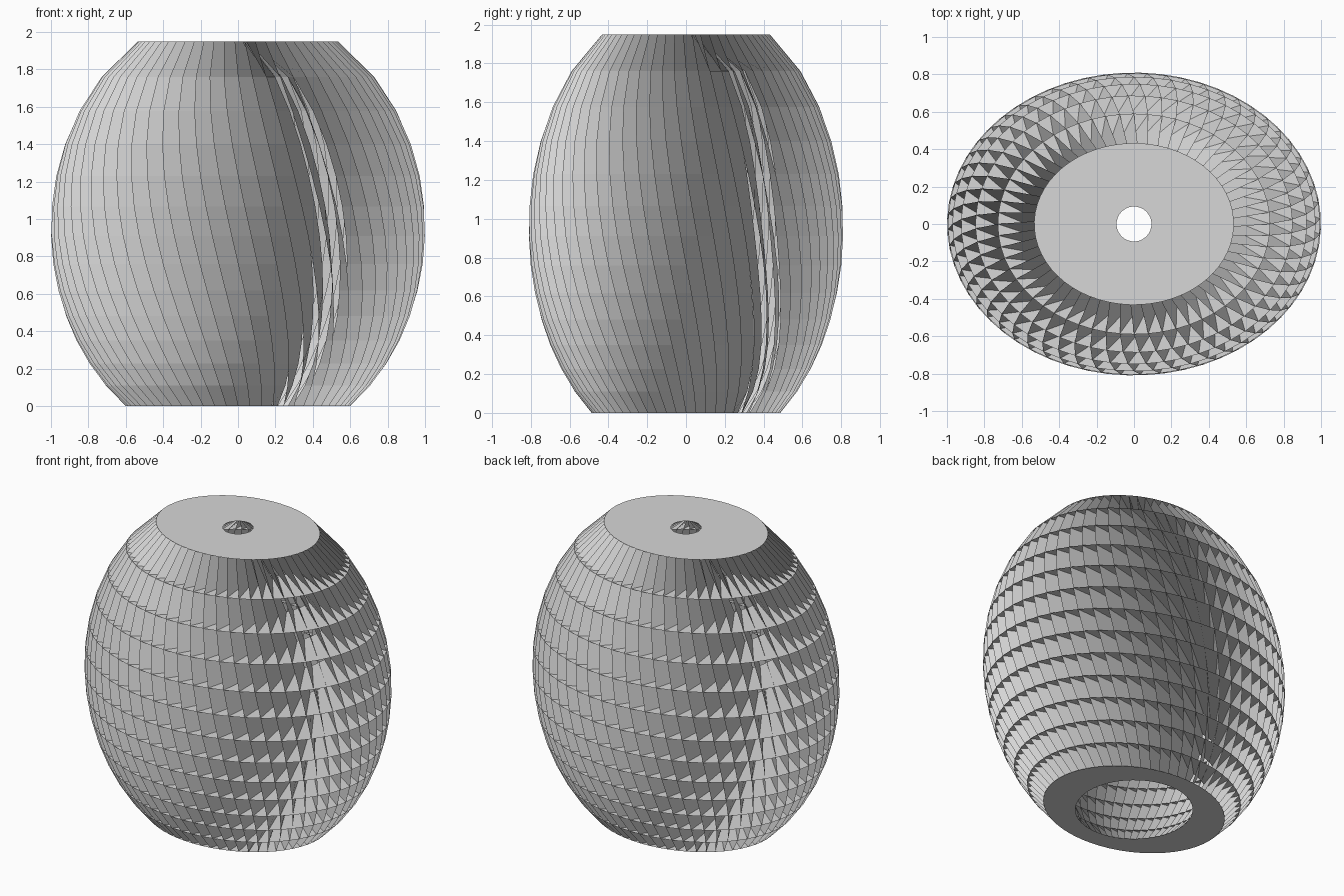
import bpy
import bmesh
from math import sin, cos, pi, radians, sqrt

cube = bpy.data.objects.get("Cube")
if cube:
    bpy.data.objects.remove(cube)

COUNT = 60              # slats around the vase
RATIO = 0.81            # depth of the oval compared with its width
LEAN = radians(18)      # how far each slat swings round on its way inward
TWIST = radians(2)      # turn of each level against the one above
HEIGHT = 1.95

# Levels sit closer together towards the base
LEVELS = [0.11 * k + k * (k - 1) / 300 for k in range(14)]

grey = bpy.data.materials.new("light grey")
grey.use_nodes = True
grey.diffuse_color = (0.68, 0.68, 0.68, 1)
grey.node_tree.nodes["Principled BSDF"].inputs["Base Color"].default_value = grey.diffuse_color


def egg(z, radius, middle, half_height):
    """Radius of an egg-shaped surface at a given height."""
    return radius * sqrt(1 - ((z - middle) / half_height) ** 2)


def ring(bm, level, inner):
    """One oval loop of vertices on the outer or inner side of a level."""
    z = LEVELS[level]
    turn = -TWIST * level
    if inner:
        radius = egg(z, 0.68, 0.9, 1.06)
        squash = 1 - (1 - RATIO) * sin(pi * z / HEIGHT)
        turn += LEAN
    else:
        radius, squash = egg(z, 1, 0.948, 1.185), RATIO
    angles = [2 * pi * i / COUNT + turn for i in range(COUNT)]
    return [bm.verts.new((radius * cos(a), radius * squash * sin(a), z)) for a in angles]


def finish(bm, name):
    mesh = bpy.data.meshes.new(name)
    bm.to_mesh(mesh)
    bm.free()
    mesh.materials.append(grey)
    obj = bpy.data.objects.new(name, mesh)
    bpy.context.collection.objects.link(obj)


# Flat oval shelves with an open centre, one at each level
bm = bmesh.new()
offset = round(LEAN / (2 * pi / COUNT))
for level in range(len(LEVELS)):
    outer, inner = ring(bm, level, False), ring(bm, level, True)
    for i in range(COUNT):
        j = (i + 1) % COUNT
        bm.faces.new((outer[i], outer[j], inner[(j - offset) % COUNT], inner[(i - offset) % COUNT]))
finish(bm, "shelves")

# Thin slanted slats standing between the shelves
bm = bmesh.new()
outers = [ring(bm, level, False) for level in range(len(LEVELS))]
inners = [ring(bm, level, True) for level in range(len(LEVELS))]
for k in range(len(LEVELS) - 1):
    for i in range(COUNT):
        bm.faces.new((outers[k][i], inners[k][i], inners[k + 1][i], outers[k + 1][i]))
finish(bm, "slats")
